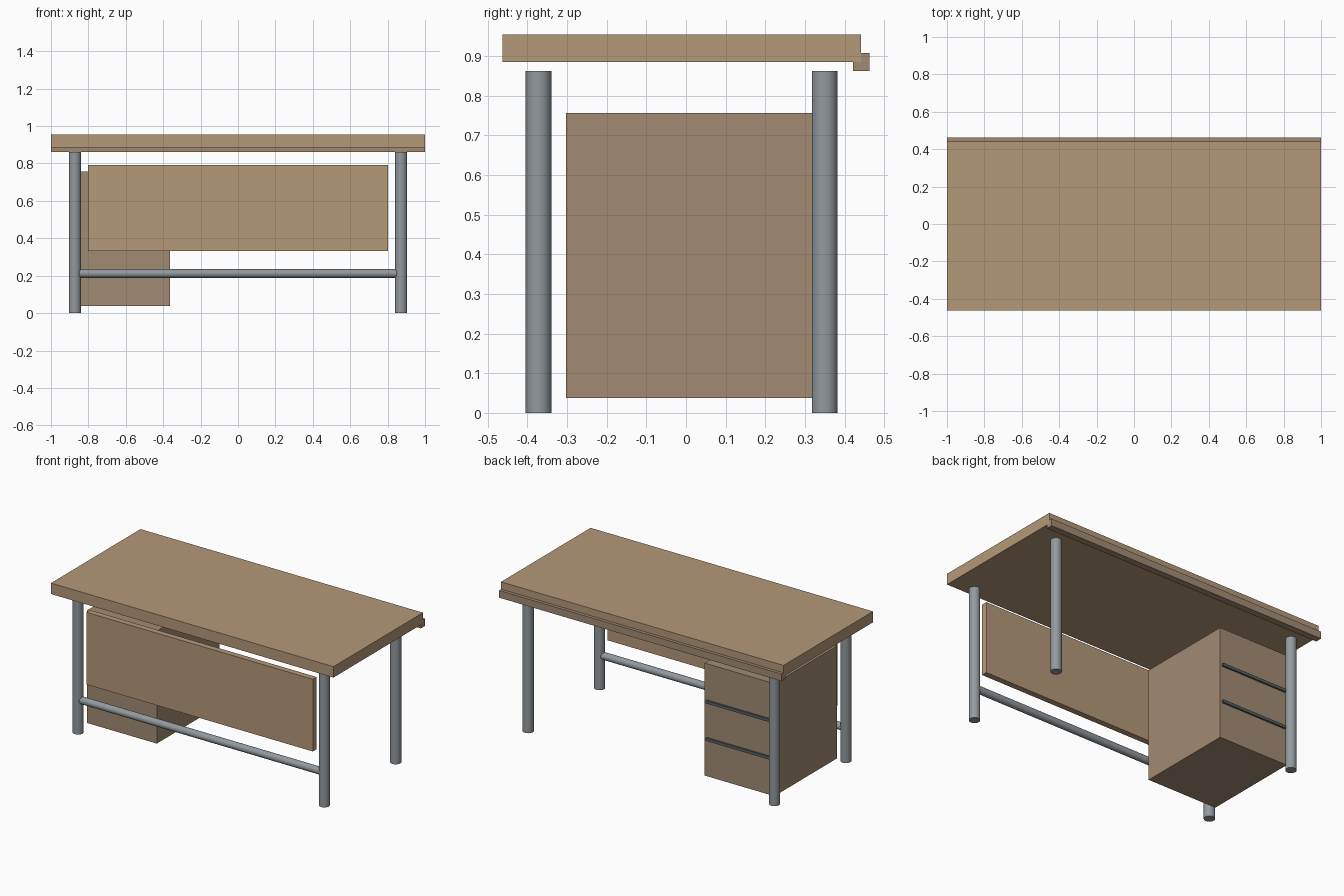
import bpy
import math

if "Cube" in bpy.data.objects:
    bpy.data.objects.remove(bpy.data.objects["Cube"])


def material(name, color):
    m = bpy.data.materials.new(name)
    m.diffuse_color = (*color, 1)
    m.use_nodes = True
    m.node_tree.nodes["Principled BSDF"].inputs["Base Color"].default_value = m.diffuse_color
    return m


WOOD = material("light_wood", (0.46, 0.32, 0.19))
DARK_WOOD = material("dark_wood", (0.36, 0.26, 0.17))
STEEL = material("steel", (0.29, 0.32, 0.34))
DARK_STEEL = material("dark_steel", (0.10, 0.12, 0.13))


def box(name, x, y, z, mat):
    """Box from (min, max) ranges on each axis."""
    bpy.ops.mesh.primitive_cube_add(size=1, location=[sum(r) / 2 for r in (x, y, z)])
    ob = bpy.context.object
    ob.name = name
    ob.scale = [r[1] - r[0] for r in (x, y, z)]
    bpy.ops.object.transform_apply(location=False, rotation=False, scale=True)
    ob.data.materials.append(mat)
    return ob


def tube(name, radius, length, location, mat, rotation=(0, 0, 0)):
    bpy.ops.mesh.primitive_cylinder_add(vertices=32, radius=radius, depth=length,
                                        location=location, rotation=rotation)
    ob = bpy.context.object
    ob.name = name
    ob.data.materials.append(mat)
    bpy.ops.object.shade_smooth_by_angle(angle=math.radians(40))
    return ob


# Desktop with a lower lip along the back edge
box("desktop", (-1, 1), (-0.463, 0.442), (0.885, 0.955), WOOD)
box("back_edge_lip", (-1, 1), (0.421, 0.463), (0.862, 0.908), DARK_WOOD)

# Four round legs, stopping just short of the desktop
LEG_X, FRONT_Y, BACK_Y, LEG_H = 0.872, -0.372, 0.35, 0.862
for side, sx in (("left", -1), ("right", 1)):
    for end, y in (("front", FRONT_Y), ("back", BACK_Y)):
        tube(f"{end}_{side}_leg", 0.0325, LEG_H, (sx * LEG_X, y, LEG_H / 2), STEEL)

# Stretcher bar between the front legs
tube("front_stretcher", 0.023, 2 * LEG_X, (0, FRONT_Y, 0.212), STEEL,
     (0, math.pi / 2, 0))

# Modesty panel
box("modesty_panel", (-0.802, 0.802), (-0.389, -0.351), (0.331, 0.793), WOOD)

# Drawer pedestal with two dark pull strips dividing three drawers
PX, PY, PZ = (-0.857, -0.363), (-0.303, 0.33), (0.037, 0.757)
box("drawer_pedestal", PX, PY, PZ, DARK_WOOD)
for i in (1, 2):
    z = PZ[0] + (PZ[1] - PZ[0]) * i / 3
    box(f"drawer_pull_{i}", (PX[0] + 0.015, PX[1] - 0.015),
        (PY[1] - 0.006, PY[1] + 0.012), (z - 0.009, z + 0.009), DARK_STEEL)
